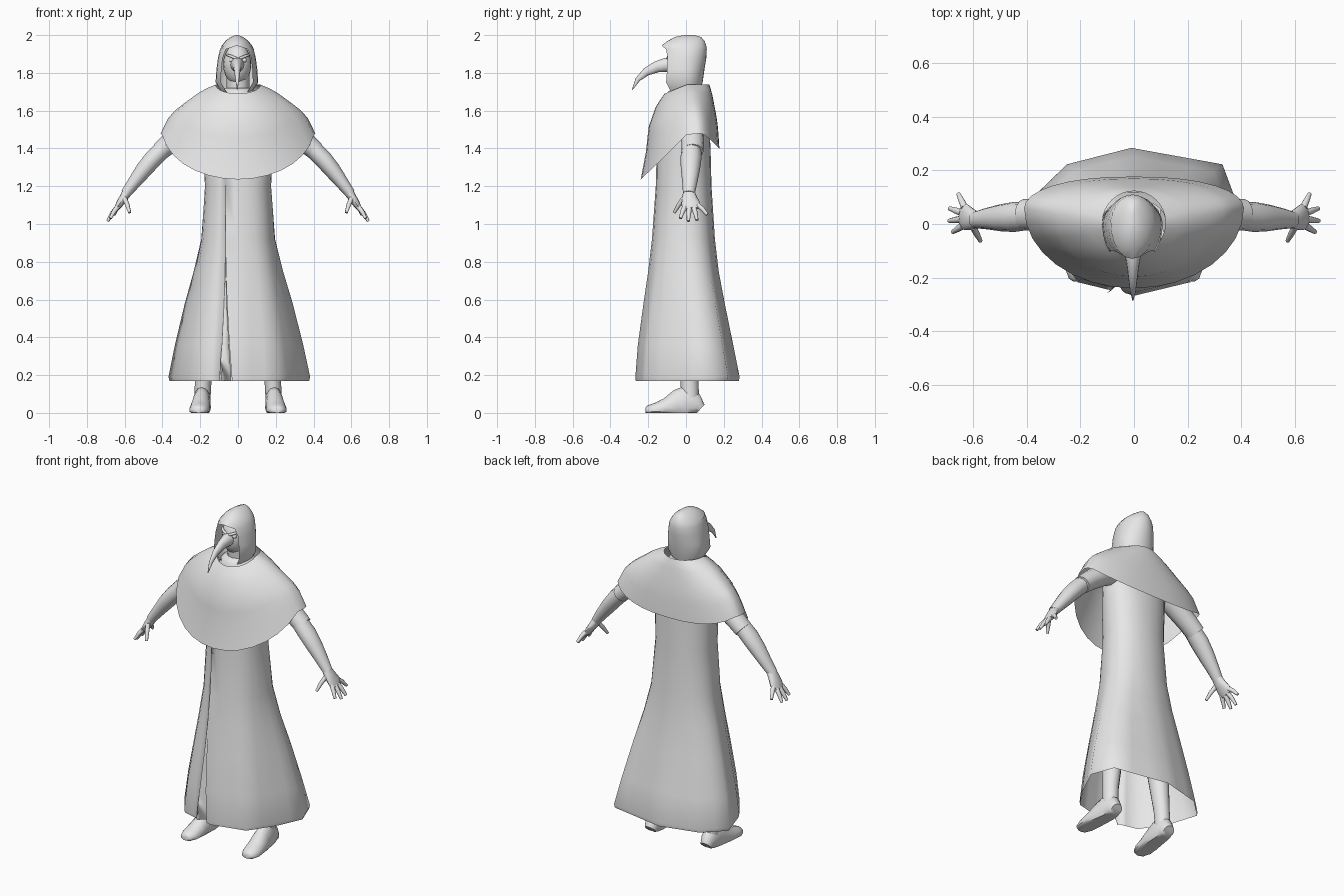
import bpy, bmesh, math
from mathutils import Vector

cloth = bpy.data.materials.new("plain_grey")
cloth.diffuse_color = (0.8, 0.8, 0.8, 1)


def finish(name, bm, mirror=False, angle=50):
    bmesh.ops.remove_doubles(bm, verts=bm.verts, dist=0.0002)
    bmesh.ops.recalc_face_normals(bm, faces=bm.faces)
    me = bpy.data.meshes.new(name)
    bm.to_mesh(me)
    bm.free()
    me.materials.append(cloth)
    ob = bpy.data.objects.new(name, me)
    bpy.context.collection.objects.link(ob)
    bpy.ops.object.select_all(action='DESELECT')
    ob.select_set(True)
    bpy.context.view_layer.objects.active = ob
    bpy.ops.object.shade_smooth_by_angle(angle=math.radians(angle))
    if mirror:
        ob.modifiers.new("mirror", 'MIRROR')
    return ob


def loft(name, rows, closed=True, caps=False, **kw):
    """Skin a list of equally long point rows."""
    bm = bmesh.new()
    vs = [[bm.verts.new(p) for p in r] for r in rows]
    n = len(rows[0])
    for a, b in zip(vs, vs[1:]):
        for i in range(n if closed else n - 1):
            j = (i + 1) % n
            bm.faces.new((a[i], a[j], b[j], b[i]))
    if caps:
        bm.faces.new(vs[0])
        bm.faces.new(vs[-1])
    return finish(name, bm, **kw)


def tube(name, pts, ref=(0, 1, 0), n=12, **kw):
    """Tube through (x, y, z, radius along ref, radius across), flat where it meets z = 0."""
    c = [Vector(p[:3]) for p in pts]
    rows = []
    for i, p in enumerate(pts):
        d = (c[min(i + 1, len(c) - 1)] - c[max(i - 1, 0)]).normalized()
        u = Vector(ref)
        u = (u - d * u.dot(d)).normalized()
        v = d.cross(u)
        row = [c[i] + u * p[3] * math.cos(t) + v * p[4] * math.sin(t)
               for t in (2 * math.pi * k / n for k in range(n))]
        for q in row:
            q.z = max(q.z, 0)
        rows.append(row)
    return loft(name, rows, caps=True, **kw)


def power(v, e):
    return math.copysign(abs(v) ** e, v)


# Robe hem: angular outline, (degrees from the front, x, y)
HEM = [(-45, -.21, -.215), (0, 0, -.265), (45, .21, -.215), (75, .31, -.07), (100, .382, .085),
       (130, .33, .225), (180, -.01, .287), (225, -.25, .225), (260, -.368, .11),
       (285, -.31, -.07), (315, -.21, -.215), (360, 0, -.265)]


def hem_point(deg):
    for (a, ax, ay), (b, bx, by) in zip(HEM, HEM[1:]):
        if deg <= b:
            f = (deg - a) / (b - a)
            return ax + (bx - ax) * f, ay + (by - ay) * f
    return HEM[-1][1:]


# Robe: open skirt with a front slit and a left flap tucked behind the right
ANGLES = [-9, 0, 15, 30, 45, 60, 75, 88, 100, 115, 130, 147, 163, 180, 195, 210, 225, 243,
          260, 272, 285, 300, 315, 330, 342, 351]
robe_rows = []
for z, w, front, back, slit, fold, mix in [
        (1.66, 0.12, -0.09, 0.09, 0.0, 0.0, 0), (1.58, 0.20, -0.12, 0.12, 0.0, 0.0, 0),
        (1.40, 0.185, -0.155, 0.13, 0.0, 0.0, 0), (1.20, 0.176, -0.16, 0.135, 0.0, 0.0, 0.05),
        (0.92, 0.198, -0.18, 0.153, 0.0, 0.005, 0.25), (0.75, 0.24, -0.20, 0.173, 0.002, 0.012, 0.5),
        (0.58, 0.29, -0.225, 0.205, 0.008, 0.02, 0.75), (0.36, 0.345, -0.255, 0.25, 0.020, 0.04, 0.9),
        (0.19, 0.381, -0.268, 0.284, 0.033, 0.05, 1), (0.17, 0.376, -0.266, 0.28, 0.033, 0.05, 1)]:
    row = []
    for deg in ANGLES:
        t = math.radians(deg)
        x, c = w * power(math.sin(t), 0.9), power(math.cos(t), 0.9)
        y = front * c if c > 0 else -back * c
        hx, hy = hem_point(deg)
        hx *= w / 0.381
        hy *= front / -0.265 if hy < 0 else back / 0.287
        row.append([x + (hx - x) * mix, y + (hy - y) * mix, z])
    row[0][0] = -0.066 + slit
    row[-1][0] = -0.066 - slit
    row.append([-0.066 + slit * 0.9, row[-1][1] + fold, z])
    robe_rows.append(row)
loft("robe", robe_rows, closed=False, angle=180)

# Shoulder cape: dips low in front, rises over the arms
cape_rows = []
for f_side, f_front, g in [(0, 0, 0), (.15, .18, .07), (.30, .38, .16), (.57, .66, .38),
                           (.73, .72, .52), (.86, .78, .68), (1, 1, 1)]:
    row = []
    for k in range(32):
        t = 2 * math.pi * k / 32
        c, s = math.cos(t), math.sin(t)
        fw = max(0, -s)
        f = f_side + (f_front - f_side) * fw
        neck = Vector((0.118 * c, 0.005 + 0.118 * s, 1.738 - 0.048 * fw))
        if s > 0:
            hem = Vector((0.41 * power(c, 0.85), 0.06 + 0.117 * s, 1.478 - 0.078 * max(0, (s - .3) / .7)))
        else:
            hem = Vector((0.41 * c, 0.06 + 0.30 * s, 1.478 - 0.242 * max(0, (-s - .18) / .82) ** 0.95))
        p = neck.lerp(hem, f)
        p.z = neck.z + (hem.z - neck.z) * g
        row.append(p)
    cape_rows.append(row)
loft("cape", cape_rows, angle=80)

# Hood: horseshoe rows open at the face, closing into a pointed brim
hood_rows = []
for z, w, opening, front, back in [
        (1.69, 0.075, 0.050, -0.075, 0.07), (1.75, 0.113, 0.085, -0.105, 0.088),
        (1.82, 0.108, 0.082, -0.10, 0.098), (1.88, 0.100, 0.075, -0.098, 0.108),
        (1.925, 0.090, 0.058, -0.105, 0.110), (1.945, 0.080, 0.0, -0.13, 0.107),
        (1.97, 0.060, 0.0, -0.095, 0.098), (1.99, 0.033, 0.0, -0.06, 0.08),
        (2.0, 0.008, 0.0, -0.01, 0.045), (2.0, 0.0001, 0.0, 0.01, 0.02)]:
    t0 = math.asin(opening / w)
    row = []
    for k in range(21):
        t = t0 + (2 * math.pi - 2 * t0) * k / 20
        c = math.cos(t)
        row.append((w * math.sin(t) - 0.006,
                    front * c / math.cos(t0) if c > 0 else -back * c, z))
    hood_rows.append(row)
loft("hood", hood_rows, closed=False)

# Collar and neck
tube("neck", [(0, 0.01, 1.62, .065, .065), (0, 0.0, 1.72, .06, .06), (0, -0.01, 1.84, .06, .06)])
tube("collar", [(0, 0.0, 1.66, .105, .105), (0, 0.0, 1.70, .095, .095), (0, 0.0, 1.72, .07, .07)])

# Mask, eyes, brows and hooked beak
bm = bmesh.new()
bmesh.ops.create_uvsphere(bm, u_segments=20, v_segments=12, radius=1)
for v in bm.verts:
    v.co = (v.co.x * 0.074 - 0.004, v.co.y * 0.085 - 0.015, v.co.z * 0.11 + 1.845)
finish("mask", bm)
bm = bmesh.new()
bmesh.ops.create_uvsphere(bm, u_segments=10, v_segments=6, radius=0.013)
bmesh.ops.translate(bm, verts=bm.verts, vec=(0.034, -0.083, 1.868))
finish("eye", bm, mirror=True)
tube("brow", [(0.008, -0.098, 1.876, .008, .007), (0.036, -0.092, 1.888, .008, .008),
              (0.06, -0.068, 1.896, .005, .005)], n=8, mirror=True)
tube("beak", [(-.004, -0.07, 1.842, .042, .040), (-.004, -0.11, 1.842, .037, .031),
              (-.004, -0.155, 1.832, .030, .023), (-.004, -0.21, 1.806, .022, .016),
              (-.004, -0.255, 1.766, .013, .010), (-.004, -0.285, 1.71, .002, .002)], ref=(0, 0, 1))

# Arms: sleeve, forearm, palm and fingers
tube("sleeve", [(0.13, 0.02, 1.58, .07, .07), (0.26, 0.03, 1.51, .065, .065),
                (0.36, 0.035, 1.43, .06, .054), (0.412, 0.035, 1.385, .058, .050)], mirror=True)
tube("forearm", [(0.38, 0.03, 1.415, .05, .048), (0.45, 0.026, 1.345, .056, .048),
                 (0.50, 0.023, 1.285, .050, .044), (0.55, 0.02, 1.22, .040, .035),
                 (0.595, 0.015, 1.16, .031, .027)], mirror=True)
tube("palm", [(0.58, 0.015, 1.18, .028, .026), (0.605, 0.018, 1.14, .040, .023),
              (0.628, 0.026, 1.105, .050, .019), (0.643, 0.03, 1.08, .045, .013)], mirror=True)
fingers = {"index_finger": ((0.638, -0.006, 1.09), (0.676, -0.03, 1.03)),
           "middle_finger": ((0.642, 0.018, 1.085), (0.69, 0.012, 1.015)),
           "ring_finger": ((0.642, 0.042, 1.085), (0.688, 0.058, 1.02)),
           "little_finger": ((0.632, 0.062, 1.10), (0.655, 0.112, 1.05)),
           "thumb": ((0.600, -0.012, 1.135), (0.573, -0.063, 1.06))}
for name, (a, b) in fingers.items():
    m = [(p + q) / 2 for p, q in zip(a, b)]
    m[2] += 0.005
    tube(name, [(*a, .014, .014), (*m, .012, .012), (*b, .008, .008)],
         ref=(1, 0, 0), n=8, mirror=True)

# Legs and flat-soled feet
tube("leg", [(0.09, 0.0, 0.95, .085, .08), (0.13, 0.0, 0.60, .07, .065),
             (0.165, 0.01, 0.40, .065, .058), (0.184, 0.018, 0.18, .048, .044),
             (0.19, 0.024, 0.03, .046, .042)], mirror=True)
tube("foot", [(0.188, 0.076, 0.02, .032, .034), (0.188, 0.055, 0.04, .060, .044),
              (0.190, 0.0, 0.045, .100, .047), (0.195, -0.05, 0.035, .085, .050),
              (0.201, -0.11, 0.022, .054, .055), (0.206, -0.17, 0.014, .036, .052),
              (0.208, -0.205, 0.012, .026, .036), (0.208, -0.214, 0.012, .014, .02)],
     ref=(0, 0, 1), n=14, mirror=True)
